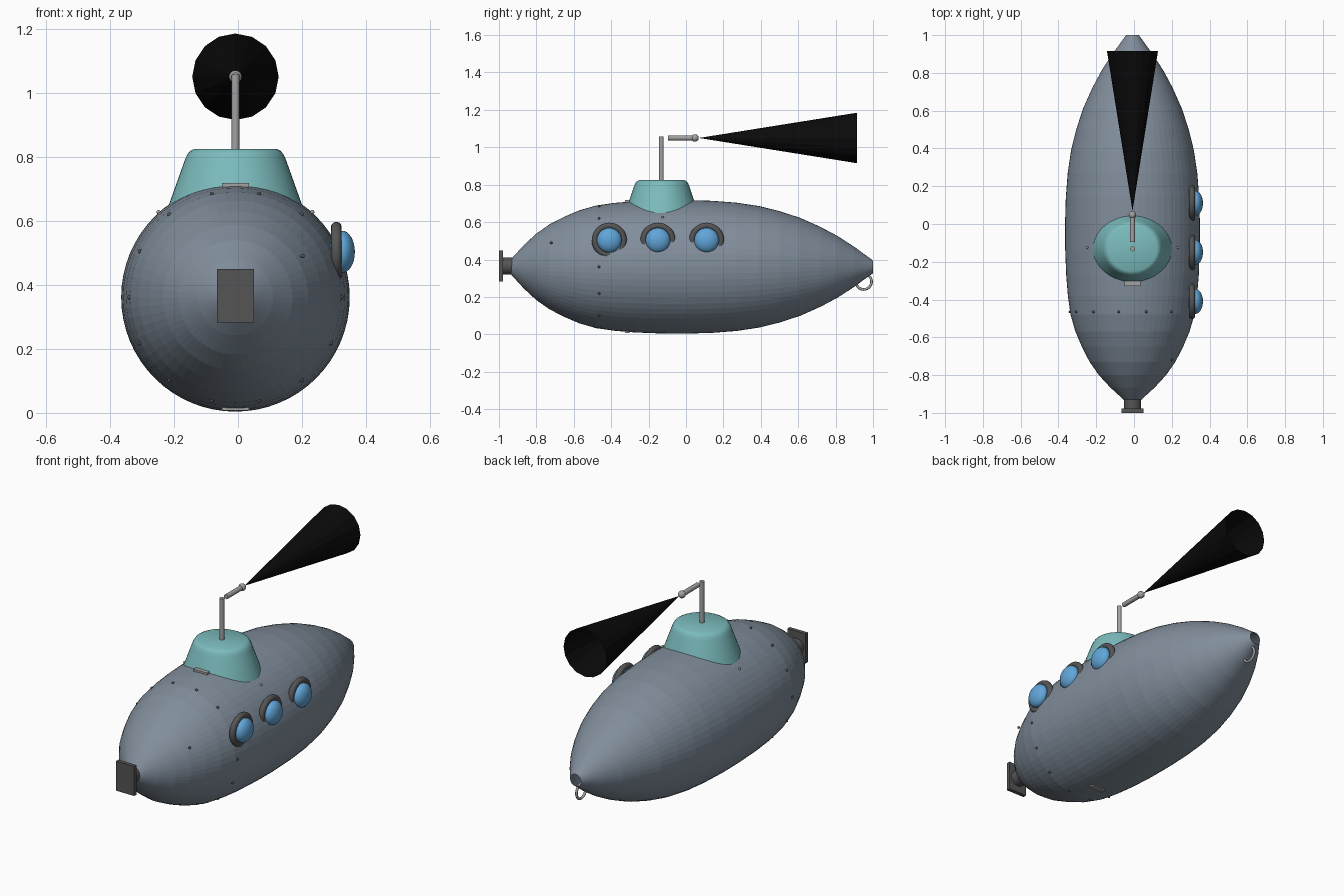
import bpy, math

if "Cube" in bpy.data.objects:
    bpy.data.objects.remove(bpy.data.objects["Cube"])

X0, ZC = -0.008, 0.361      # hull axis
HALF = math.pi / 2


def mat(name, r, g, b):
    m = bpy.data.materials.new(name)
    m.diffuse_color = (r, g, b, 1)
    m.use_nodes = True
    m.node_tree.nodes["Principled BSDF"].inputs["Base Color"].default_value = m.diffuse_color
    return m


SLATE = mat("slate", 0.22, 0.27, 0.33)
TEAL = mat("teal", 0.20, 0.50, 0.51)
BLUE = mat("glass_blue", 0.12, 0.38, 0.70)
BLACK = mat("black", 0.003, 0.003, 0.003)
DARK = mat("dark_grey", 0.09, 0.09, 0.09)
STEEL = mat("steel", 0.36, 0.36, 0.36)


def finish(name, m, smooth=True):
    o = bpy.context.object
    o.name = name
    o.data.materials.append(m)
    if smooth:
        bpy.ops.object.shade_smooth_by_angle(angle=math.radians(40))
    return o


def lathe(name, profile, sides, m, loc, rot=(0, 0, 0), smooth=True, cap=False):
    """Revolve (radius, height) points about local z."""
    n = sides
    verts = [(r * math.cos(2 * math.pi * i / n), r * math.sin(2 * math.pi * i / n), h)
             for r, h in profile for i in range(n)]
    faces = [(j * n + i, j * n + (i + 1) % n, (j + 1) * n + (i + 1) % n, (j + 1) * n + i)
             for j in range(len(profile) - 1) for i in range(n)]
    if cap:
        faces.append(tuple(range((len(profile) - 1) * n, len(profile) * n)))
    me = bpy.data.meshes.new(name)
    me.from_pydata(verts, [], faces)
    o = bpy.data.objects.new(name, me)
    bpy.context.collection.objects.link(o)
    o.location, o.rotation_euler = loc, rot
    bpy.ops.object.select_all(action='DESELECT')
    o.select_set(True)
    bpy.context.view_layer.objects.active = o
    return finish(name, m, smooth)


def rod(name, r, length, loc, rot, m, sides=20):
    bpy.ops.mesh.primitive_cylinder_add(vertices=sides, radius=r, depth=length, location=loc, rotation=rot)
    return finish(name, m)


def ball(name, loc, scale, m, seg=24, rings=12):
    bpy.ops.mesh.primitive_uv_sphere_add(segments=seg, ring_count=rings, radius=1, location=loc)
    bpy.context.object.scale = scale
    return finish(name, m)


def box(name, loc, size, m):
    bpy.ops.mesh.primitive_cube_add(size=1, location=loc)
    bpy.context.object.scale = size
    return finish(name, m, False)


def ring(name, loc, major, minor, m):
    bpy.ops.mesh.primitive_torus_add(major_radius=major, minor_radius=minor, major_segments=36,
                                     minor_segments=12, location=loc, rotation=(0, HALF, 0))
    return finish(name, m)


# Hull: faceted spindle along y (local z points to -y)
hull = [(0.034, 1.0), (0.07, 0.95), (0.107, 0.90), (0.165, 0.81), (0.213, 0.72), (0.262, 0.61),
        (0.298, 0.50), (0.325, 0.39), (0.343, 0.27), (0.353, 0.14), (0.357, 0.0), (0.356, -0.14),
        (0.351, -0.27), (0.342, -0.38), (0.328, -0.48), (0.302, -0.57), (0.268, -0.65),
        (0.227, -0.73), (0.178, -0.80), (0.118, -0.865), (0.08, -0.90), (0.036, -0.94)]
lathe("hull", [(r, -y) for r, y in hull], 64, SLATE, (X0, 0, ZC), (HALF, 0, 0), smooth=False, cap=True)

# Conning tower: slightly oval cone with rounded rim
tower = lathe("tower", [(0.218, 0.62), (0.208, 0.65), (0.158, 0.79), (0.151, 0.806),
                        (0.142, 0.818), (0.128, 0.825)], 48, TEAL, (X0, -0.13, 0), cap=True)
tower.scale = (1, 0.94, 1)

# Periscope pipes, joint and black horn
rod("periscope_mast", 0.0125, 0.26, (X0, -0.132, 0.927), (0, 0, 0), STEEL)
rod("periscope_arm", 0.0135, 0.14, (X0, -0.025, 1.05), (HALF, 0, 0), STEEL)
ball("periscope_joint", (X0, 0.048, 1.05), (0.02, 0.02, 0.02), STEEL)
lathe("horn", [(0.135, -0.915), (0.001, -0.075)], 16, BLACK, (X0, 0, 1.05), (HALF, 0, 0), smooth=False)

# Portholes on the right side, rims partly sunk in the hull
for k, y in enumerate((-0.41, -0.15, 0.11)):
    ball(f"porthole_glass_{k}", (0.325, y, 0.503), (0.04, 0.066, 0.066), BLUE, 32, 16)
    ring(f"porthole_rim_{k}", (0.307, y, 0.503), 0.077, 0.017, DARK)

# Rivets: a band around the front, one moved forward, two beside the tower
for k in range(14):
    a = 2 * math.pi * k / 14
    if k != 1:
        ball(f"rivet_{k}", (X0 + 0.331 * math.cos(a), -0.465, ZC + 0.331 * math.sin(a)),
             (0.007,) * 3, DARK, 10, 6)
ball("rivet_front", (0.202, -0.72, 0.49), (0.007,) * 3, DARK, 10, 6)
for s in (-1, 1):
    ball("rivet_tower", (X0 + s * 0.24, -0.125, 0.627), (0.007,) * 3, STEEL, 10, 6)

# Small plates on top and bottom
for z in (0.712, 0.013):
    box("hull_plate", (X0, -0.315, z), (0.085, 0.024, 0.012), STEEL)

# Nose hub and plate
rod("nose_hub", 0.045, 0.06, (X0, -0.957, ZC + 0.004), (HALF, 0, 0), DARK, 24)
box("nose_plate", (X0, -0.989, ZC + 0.005), (0.115, 0.022, 0.167), DARK)

# Tail ring
ring("tail_ring", (X0, 0.95, 0.282), 0.042, 0.007, STEEL)
